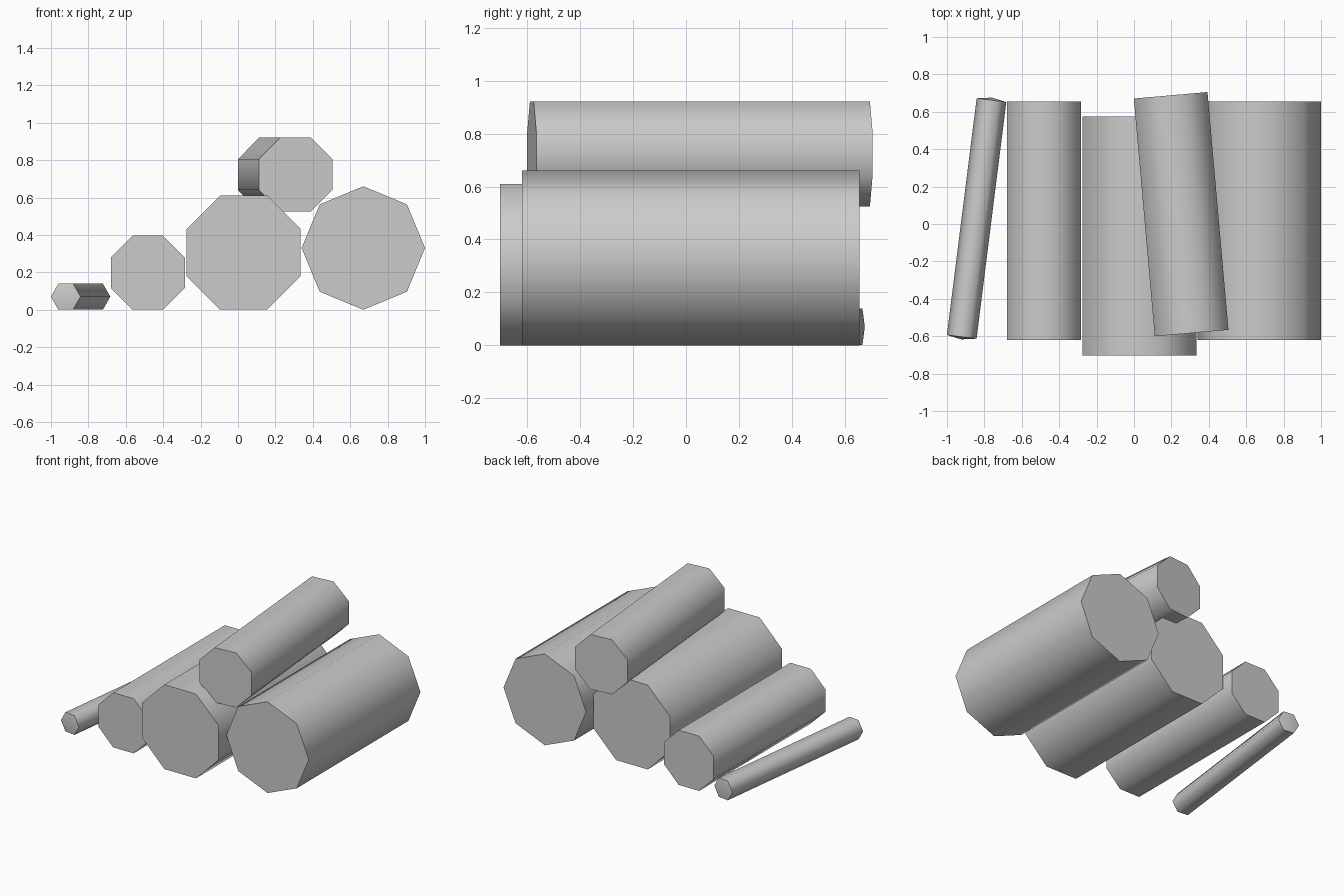
import bpy, bmesh
from math import pi, cos, sin, radians
from mathutils import Vector

cube = bpy.data.objects.get("Cube")
if cube:
    bpy.data.objects.remove(cube, do_unlink=True)

# Single plain grey for every log
grey = bpy.data.materials.new("plain grey")
grey.use_nodes = True
colour = (0.6, 0.6, 0.6, 1)
grey.diffuse_color = colour
grey.node_tree.nodes["Principled BSDF"].inputs["Base Color"].default_value = colour


def log(name, front, back, radius, sides, turn, bulge=0.0):
    """Prism between two points, with fan caps that may bulge a little."""
    front, back = Vector(front), Vector(back)
    axis = (back - front).normalized()
    up = Vector((0, 0, 1))
    across = axis.cross(up)
    bm = bmesh.new()
    rings, tips = [], []
    for centre, out in ((front, -axis), (back, axis)):
        angles = [turn + 2 * pi * i / sides for i in range(sides)]
        rings.append([bm.verts.new(centre + radius * (across * cos(a) + up * sin(a)))
                      for a in angles])
        tips.append(bm.verts.new(centre + out * bulge))
    for i in range(sides):
        j = (i + 1) % sides
        bm.faces.new((rings[0][i], rings[0][j], rings[1][j], rings[1][i]))
        for ring, tip in zip(rings, tips):
            bm.faces.new((ring[i], ring[j], tip))
    bmesh.ops.recalc_face_normals(bm, faces=bm.faces)
    mesh = bpy.data.meshes.new(name)
    bm.to_mesh(mesh)
    bm.free()
    mesh.materials.append(grey)
    obj = bpy.data.objects.new(name, mesh)
    bpy.context.collection.objects.link(obj)
    bpy.ops.object.select_all(action='DESELECT')
    obj.select_set(True)
    bpy.context.view_layer.objects.active = obj
    # Round sides shade smooth, cap rims stay sharp
    bpy.ops.object.shade_smooth_by_angle(angle=radians(65))


flat_up = pi / 8  # turns an octagon so that a flat side faces up

# Row of logs on the ground, from thin to thick
log("thin_stick", (-0.921, -0.603, 0.07), (-0.762, 0.662, 0.07), 0.08, 6, 0, 0.014)
log("small_log", (-0.482, -0.62, 0.198), (-0.482, 0.655, 0.198), 0.214, 8, flat_up)
log("middle_log", (0.03, -0.703, 0.305), (0.03, 0.575, 0.305), 0.33, 8, flat_up)
log("large_log", (0.67, -0.62, 0.33), (0.67, 0.655, 0.33), 0.33, 8, 0)

# Log resting askew on top
log("top_log", (0.308, -0.583, 0.723), (0.196, 0.688, 0.723), 0.214, 8, flat_up)
